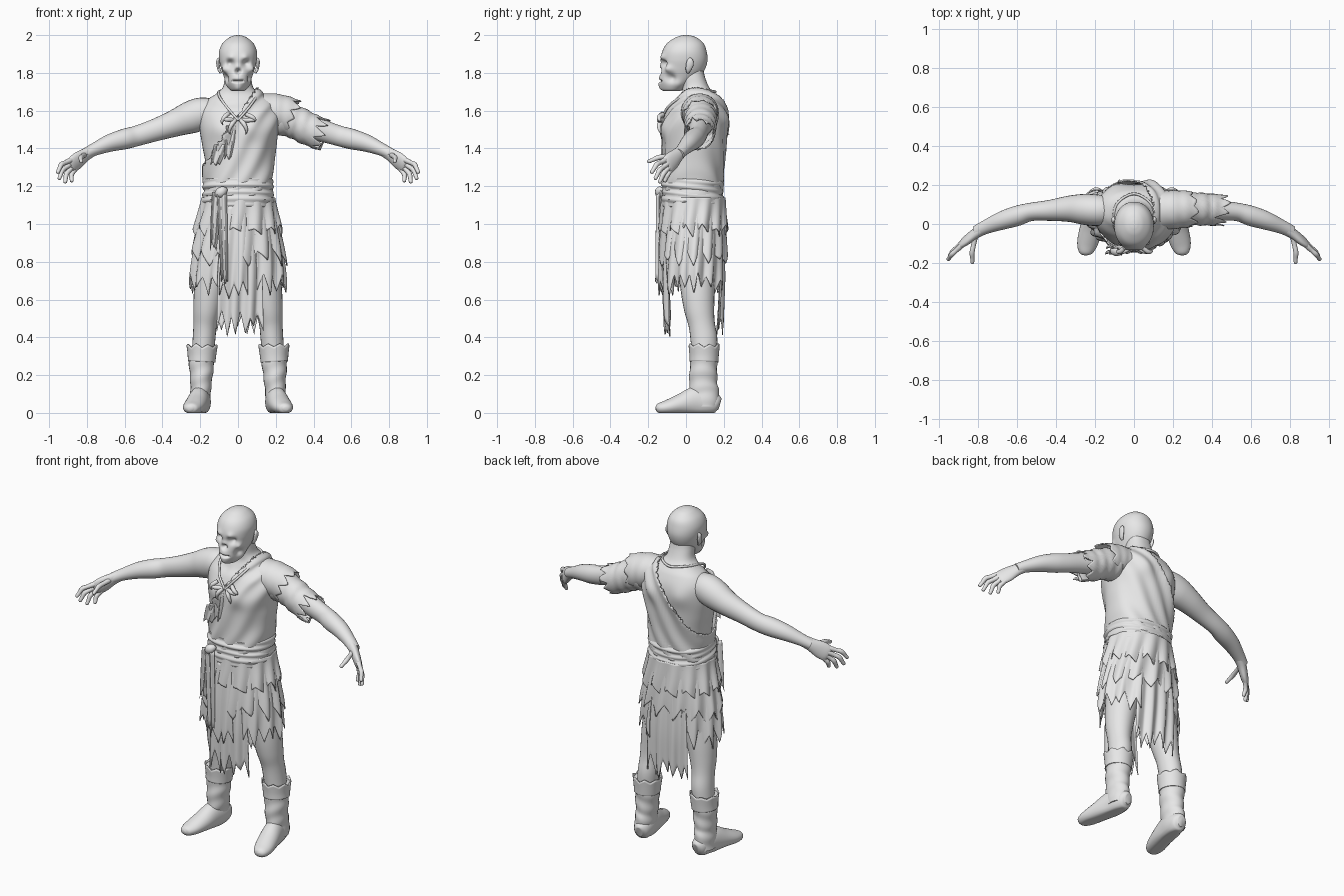
import bpy, bmesh, math, random
from mathutils import Vector

grey = bpy.data.materials.new("pale_grey")
grey.diffuse_color = (0.8, 0.8, 0.8, 1)
TAU = 2 * math.pi


def spline(pts, t):
    """Smooth curve through equal-length tuples, t from 0 to 1."""
    n = len(pts) - 1
    s = min(max(t, 0), 1) * n
    i = min(int(s), n - 1)
    f = s - i
    a, b, c, d = pts[max(i - 1, 0)], pts[i], pts[i + 1], pts[min(i + 2, n)]
    return [0.5 * (2 * q + (r - p) * f + (2 * p - 5 * q + 4 * r - s2) * f * f
                   + (3 * q - p - 3 * r + s2) * f ** 3) for p, q, r, s2 in zip(a, b, c, d)]


def rag(teeth, depth, seed):
    """Random zigzag hem as a function of u."""
    rnd = random.Random(seed)
    keys = [depth * (rnd.uniform(0.3, 1) if i % 2 else -rnd.uniform(0.1, 0.8)) for i in range(2 * teeth)]
    keys.append(keys[0])

    def f(u):
        s = (u % 1.0) * 2 * teeth
        i = int(s)
        return keys[i] + (keys[i + 1] - keys[i]) * (s - i)
    return f


def sheet(name, f, nu, nv, closed=True, caps=False, thick=0, bumps=(), edit=None):
    """Surface from f(u, v); closed joins the u ends. Bumps push nearby points."""
    bm = bmesh.new()
    cols = nu if closed else nu + 1
    rows = [[bm.verts.new(f(i / nu, j / nv)) for i in range(cols)] for j in range(nv + 1)]
    for j in range(nv):
        for i in range(nu):
            k = (i + 1) % cols
            bm.faces.new((rows[j][i], rows[j][k], rows[j + 1][k], rows[j + 1][i]))
    if caps:
        bm.faces.new(rows[0])
        bm.faces.new(rows[-1])
    for v in bm.verts:
        push = Vector()
        for c, s, d in bumps:
            push += Vector(d) * math.exp(-(v.co - Vector(c)).length_squared / (s * s))
        v.co += push
    if edit:
        edit(bm)
    bmesh.ops.recalc_face_normals(bm, faces=bm.faces)
    me = bpy.data.meshes.new(name)
    bm.to_mesh(me)
    bm.free()
    me.shade_smooth()
    me.set_sharp_from_angle(angle=math.radians(50))
    me.materials.append(grey)
    ob = bpy.data.objects.new(name, me)
    bpy.context.collection.objects.link(ob)
    if thick:
        ob.modifiers.new("thickness", "SOLIDIFY").thickness = thick
    return ob


def tube(name, pts, ref=(0, 1, 0), nu=24, nv=30, caps=True, hem=None, side=1, fold=0, **kw):
    """Tube through (x, y, z, radius along ref, radius across)."""
    pts = [(p[0] * side, *p[1:]) for p in pts]
    ref = Vector((ref[0] * side, ref[1], ref[2]))

    def f(u, v):
        t = v * (0.85 + hem(u)) if hem else v
        p = spline(pts, t)
        d = Vector(spline(pts, t + 0.01)[:3]) - Vector(spline(pts, t - 0.01)[:3])
        d.normalize()
        n1 = (ref - d * ref.dot(d)).normalized()
        n2 = d.cross(n1)
        k = 1 + fold * math.sin(t * 27 + 2 * math.sin(u * TAU))
        return Vector(p[:3]) + n1 * p[3] * k * math.cos(u * TAU) + n2 * p[4] * k * math.sin(u * TAU)
    return sheet(name, f, nu, nv, caps=caps, **kw)


def stack(rings, grow=0, power=0.88, fold=None):
    """Body rings (z, y centre, half width, half depth)."""
    def f(u, v):
        z, y, rx, ry = spline(rings, v)
        c, s = math.cos(u * TAU), math.sin(u * TAU)
        c, s = math.copysign(abs(c) ** power, c), math.copysign(abs(s) ** power, s)
        g = grow + (fold(u, z, rx * c) if fold else 0)
        return Vector(((rx + g) * c, y + (ry + g) * s, z))
    return f


# Torso and neck
torso = [(0.95, .045, .19, .145), (1.15, .035, .168, .14), (1.3, .04, .17, .145), (1.42, .045, .19, .15),
         (1.52, .05, .205, .15), (1.6, .06, .2, .135), (1.655, .07, .165, .105), (1.69, .065, .115, .085),
         (1.725, .05, .08, .072), (1.78, .035, .07, .065), (1.83, .03, .065, .06)]
muscles = [((s * .09, -.1, 1.5), .06, (0, -.018, 0)) for s in (1, -1)]
muscles += [((s * .1, .2, 1.55), .06, (0, .018, 0)) for s in (1, -1)]
muscles += [((0, -.11, 1.5), .03, (0, .012, 0)), ((0, .2, 1.45), .04, (0, -.012, 0))]
muscles += [((s * .05, -.06, 1.64), .025, (0, .015, 0)) for s in (1, -1)]
sheet("torso", stack(torso), 48, 70, caps=True, bumps=muscles)

# Head with hollow eyes, open nose and gaunt jaw
skull = [(1.703, -.07, .03, .035), (1.715, -.065, .045, .055), (1.75, -.05, .064, .086), (1.785, -.03, .077, .108),
         (1.825, -.015, .09, .118), (1.87, -.01, .1, .124), (1.915, -.008, .1, .117), (1.955, -.004, .083, .098),
         (1.985, 0, .05, .06), (1.997, 0, .022, .027), (2.0, 0, .003, .003)]
face = [((0, -.12, 1.832), .014, (0, -.014, 0)), ((0, -.135, 1.808), .013, (0, .035, 0)),
        ((0, -.12, 1.745), .035, (0, -.012, 0)), ((0, -.12, 1.712), .025, (0, -.012, 0))]
for s in (1, -1):
    face += [((s * .04, -.12, 1.853), .021, (0, .032, 0)), ((s * .04, -.125, 1.878), .02, (0, -.014, 0)),
             ((s * .065, -.085, 1.82), .02, (s * .01, -.014, 0)), ((s * .06, -.08, 1.775), .024, (-s * .018, .012, 0)),
             ((s * .06, -.04, 1.735), .025, (s * .008, 0, 0))]
face += [((x * .01, -.135, 1.757), .007, (0, .014, 0)) for x in range(-3, 4)]
sheet("head", stack(skull, power=0.95), 72, 90, caps=True, bumps=face)

for side, word in ((1, "left"), (-1, "right")):
    # Ear
    tube(word + "_ear", [(.09, .01, 1.80, .006, .006), (.1, .012, 1.815, .014, .008), (.106, .02, 1.845, .02, .009),
                         (.106, .022, 1.868, .015, .008), (.098, .02, 1.878, .004, .004)], nu=12, nv=12, side=side)
    # Arm
    tube(word + "_arm", [(.1, .07, 1.575, .07, .07), (.18, .07, 1.585, .08, .085), (.25, .075, 1.565, .08, .086),
                         (.33, .078, 1.535, .068, .072), (.43, .07, 1.5, .054, .06), (.53, .062, 1.468, .047, .054),
                         (.6, .042, 1.45, .052, .054), (.68, .017, 1.428, .047, .046), (.76, -.015, 1.395, .036, .034),
                         (.81, -.04, 1.37, .032, .03)], nv=50, side=side)
    # Palm, fingers and thumb
    tube(word + "_palm", [(.77, -.02, 1.39, .032, .03), (.81, -.045, 1.365, .037, .026), (.85, -.075, 1.335, .048, .023),
                          (.88, -.097, 1.312, .045, .018), (.89, -.105, 1.304, .03, .008)],
         ref=(.04, -.05, .04), nv=16, side=side)
    fingers = [("index", (.893, -.117, 1.335), (.935, -.155, 1.315), (.957, -.185, 1.268)),
               ("middle", (.89, -.103, 1.315), (.93, -.14, 1.285), (.948, -.165, 1.235)),
               ("ring", (.878, -.09, 1.302), (.908, -.12, 1.265), (.916, -.142, 1.216)),
               ("little", (.862, -.075, 1.292), (.882, -.098, 1.26), (.88, -.115, 1.222)),
               ("thumb", (.815, -.065, 1.365), (.832, -.145, 1.352), (.83, -.205, 1.328))]
    for fname, a, b, c in fingers:
        a, b, c = Vector(a), Vector(b), Vector(c)
        path = [(a + (a - b) * .4, .014), (a, .0145), ((a + b) / 2, .0125), (b, .0135), ((b + c) / 2, .011),
                (c * .9 + b * .1, .0095), (c, .003)]
        tube(f"{word}_{fname}_finger", [(*p, r, r) for p, r in path], ref=(.5, .2, .8), nu=10, nv=18, side=side)
    # Leg
    tube(word + "_leg", [(.1, .05, .98, .1, .09), (.12, .055, .8, .1, .095), (.15, .062, .65, .09, .083),
                         (.165, .07, .55, .08, .072), (.174, .083, .47, .07, .062), (.18, .095, .39, .071, .06),
                         (.188, .097, .3, .065, .058)], side=side)
    # Boot shaft, ragged cuff and foot
    tube(word + "_boot_shaft", [(.205, .1, .03, .07, .05), (.2, .098, .09, .078, .054), (.196, .092, .15, .075, .056),
                                (.194, .092, .22, .073, .063), (.192, .095, .29, .073, .07),
                                (.19, .096, .345, .079, .078)], fold=.03, nv=40, side=side)
    tube(word + "_boot_cuff", [(.193, .095, .27, .076, .073), (.191, .096, .31, .078, .076),
                               (.19, .096, .37, .084, .085)], caps=False, nu=48, nv=8,
         hem=rag(8, .12, 5 + side), thick=.006, side=side)

    def flatten(bm):
        for v in bm.verts:
            v.co.z = max(v.co.z, 0)
    tube(word + "_foot", [(.19, .178, .045, .03, .02), (.192, .16, .05, .05, .042), (.196, .11, .055, .07, .053),
                          (.205, .05, .06, .08, .055), (.222, -.03, .045, .055, .058), (.24, -.1, .03, .038, .053),
                          (.25, -.145, .024, .026, .036), (.252, -.16, .022, .01, .012)],
         ref=(0, 0, 1), side=side, edit=flatten)

# Draped tunic, cut diagonally from left shoulder to right waist
slope = Vector((1, 0, -.7)).normalized()
edge = Vector((-.17, 0, 1.33))


def drape(bm):
    bmesh.ops.bisect_plane(bm, geom=bm.verts[:] + bm.edges[:] + bm.faces[:], plane_co=edge,
                           plane_no=slope, clear_inner=True)
    rnd = random.Random(3)
    for v in bm.verts:
        if abs((v.co - edge).dot(slope)) < .001:
            v.co += slope * rnd.uniform(-.009, .006)


def creases(u, z, x):
    d = (Vector((x, 0, z)) - edge).dot(slope)
    return .005 * math.sin(d * 75 + 2 * math.sin(z * 9)) + .007 * math.exp(-(d / .03) ** 2)


sheet("draped_tunic", stack(torso[1:9], grow=.016, fold=creases), 96, 64, thick=.008, bumps=muscles[:4], edit=drape)
# Shoulder flap and torn sleeve
tube("shoulder_flap", [(.07, .07, 1.59, .1, .09), (.16, .072, 1.595, .1, .097), (.24, .075, 1.58, .097, .1),
                       (.31, .078, 1.555, .092, .098)], caps=False, nu=72, nv=16, hem=rag(9, .13, 4), fold=.015, thick=.006)
tube("torn_sleeve", [(.22, .075, 1.565, .088, .092), (.3, .078, 1.54, .085, .088), (.38, .074, 1.5, .082, .086),
                     (.47, .07, 1.465, .08, .085)], caps=False, nu=72, nv=16, hem=rag(9, .2, 8), fold=.03, thick=.006)

# Waist sash
sash = [(1.09, .035, .178, .155), (1.12, .035, .19, .166), (1.16, .035, .186, .162), (1.18, .035, .183, .159),
        (1.21, .035, .189, .164), (1.24, .037, .18, .156)]
sheet("sash", stack(sash, fold=lambda u, z, x: .004 * math.sin(z * 170 + 3 * math.sin(u * TAU))), 64, 24, thick=.006)
tube("sash_knot", [(-.115, -.125, 1.145, .01, .01), (-.1, -.135, 1.16, .026, .026), (-.08, -.137, 1.175, .026, .026),
                   (-.06, -.13, 1.185, .01, .01)], nu=14, nv=12)

# Skirt layers, from hip wrap to long front and back panels
flare = [(1.15, .175, .15), (1.0, .205, .157), (.85, .235, .164), (.7, .25, .165), (.55, .252, .158), (.4, .252, .15),
         (.25, .252, .145)]


def skirt(name, top, bottom, a0, a1, teeth, depth, out, seed, folds=13):
    hem = rag(teeth, depth, seed)
    full = a1 - a0 >= 360

    def f(u, v):
        z = top + (bottom + hem(u) - top) * v
        _, rx, ry = spline(flare, (1.15 - z) / .9)
        a = math.radians(a0 + (a1 - a0) * u)
        g = out + (.003 + .009 * v) * math.sin(folds * a + seed + 2 * v)
        return Vector(((rx + g) * math.cos(a), .04 + (ry + g) * math.sin(a), z))
    sheet(name, f, teeth * 8, 20, closed=full, thick=.006)


skirt("hip_wrap", 1.14, .96, 0, 360, 13, .045, .018, 2)
skirt("middle_skirt", 1.08, .82, 0, 360, 14, .065, .007, 6)
skirt("left_lower_skirt", 1.0, .68, -65, 65, 8, .08, -.001, 11)
skirt("right_lower_skirt", 1.0, .68, 115, 245, 8, .08, -.001, 14)
skirt("front_panel", 1.1, .47, -116, -58, 5, .085, -.006, 17, 18)
skirt("front_overlay", 1.1, .64, -112, -78, 3, .07, .012, 21, 18)
skirt("back_panel", 1.1, .47, 58, 122, 6, .08, -.004, 25, 18)


# Narrow hanging rags: sash tails and chest strips
def strip(name, x0, x1, y0, y1, z0, z1, w, seed):
    hem = rag(2, .025, seed)

    def f(u, v):
        return Vector((x0 + (x1 - x0) * v + (u - .5) * w * (1 - .35 * v * v),
                       y0 + (y1 - y0) * v - .008 * math.cos(u * TAU * 1.5), z0 + (z1 + hem(u) - z0) * v))
    sheet(name, f, 16, 14, closed=False, thick=.006)


strip("long_sash_tail", -.085, -.07, -.15, -.155, 1.17, .7, .05, 1)
strip("short_sash_tail", -.11, -.13, -.145, -.15, 1.17, .88, .05, 2)
strip("chest_rag", -.03, -.05, -.12, -.125, 1.52, 1.35, .06, 3)
strip("side_chest_rag", -.09, -.12, -.115, -.12, 1.42, 1.32, .07, 4)

# Necklace cord with curved fangs
loop = [(.0, -.128, 1.55), (.06, -.095, 1.62), (.1, -.01, 1.68), (.09, .1, 1.705), (0, .155, 1.7)]
loop += [(-x, y, z) for x, y, z in loop[-2::-1]]
tube("necklace_cord", [(*p, .007, .007) for p in loop], ref=(.1, .2, 1), nu=8, nv=60)
for i, (x, z, dx, dz) in enumerate([(-.05, 1.585, -.035, -.06), (-.015, 1.55, -.03, -.075), (.015, 1.55, .03, -.075),
                                    (.045, 1.58, .045, -.04), (-.02, 1.55, -.06, .01), (.02, 1.55, .065, .0)]):
    tube(f"necklace_fang_{i + 1}", [(x, -.122, z, .012, .012), (x + dx * .6, -.142, z + dz * .3, .012, .012),
                                    (x + dx, -.14, z + dz * .7, .008, .008), (x + dx * .9, -.13, z + dz, .001, .001)],
         nu=10, nv=12)
